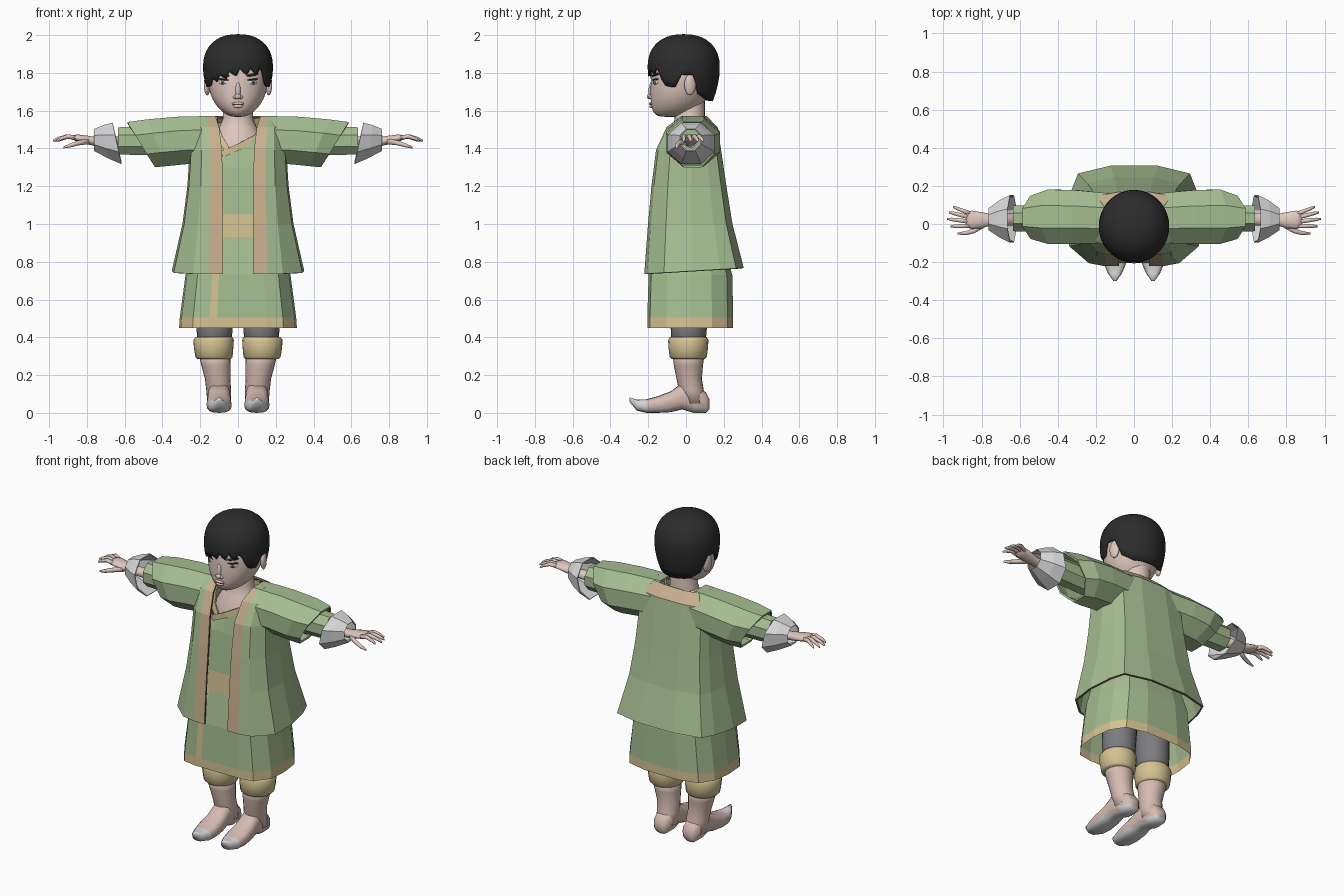
import bpy, bmesh
from math import sin, cos, pi, radians
from mathutils import Matrix, Vector, Euler

cube = bpy.data.objects.get("Cube")
if cube:
    bpy.data.objects.remove(cube, do_unlink=True)


def material(name, *rgb):
    m = bpy.data.materials.new(name)
    lin = [((c / 255 + 0.055) / 1.055) ** 2.4 for c in rgb] + [1]
    m.use_nodes = True
    m.diffuse_color = lin
    m.node_tree.nodes["Principled BSDF"].inputs["Base Color"].default_value = lin
    return m


GREEN = material("sage green", 166, 190, 146)
TRIM = material("tan trim", 200, 175, 142)
GOLD = material("pale gold", 212, 194, 146)
SKIN = material("skin", 224, 200, 190)
BOOT = material("boot leather", 214, 188, 178)
HAIR = material("black hair", 44, 44, 44)
PALE = material("light grey", 214, 214, 216)
GREY = material("trouser grey", 125, 125, 128)
IRIS = material("iris grey", 115, 132, 138)
BROWN = material("dark brown", 112, 92, 80)


def finish(bm, name, mats, smooth):
    bmesh.ops.remove_doubles(bm, verts=bm.verts, dist=0.0005)
    bmesh.ops.recalc_face_normals(bm, faces=bm.faces)
    for f in bm.faces:
        f.smooth = smooth
    mesh = bpy.data.meshes.new(name)
    bm.to_mesh(mesh)
    bm.free()
    for m in mats:
        mesh.materials.append(m)
    ob = bpy.data.objects.new(name, mesh)
    bpy.context.scene.collection.objects.link(ob)
    return ob


def loft(name, rings, mats, pick=None, closed=True, caps=False, smooth=False, thick=0, rim=0):
    """Skin a list of point rings; pick(row, column, centre) gives the material slot."""
    bm = bmesh.new()
    vs = [[bm.verts.new(p) for p in r] for r in rings]
    n = len(rings[0])
    for i in range(len(vs) - 1):
        for j in range(n if closed else n - 1):
            k = (j + 1) % n
            f = bm.faces.new((vs[i][j], vs[i][k], vs[i + 1][k], vs[i + 1][j]))
            if pick:
                f.material_index = pick(i, j, f.calc_center_median())
    if caps:
        for i in (0, -1):
            f = bm.faces.new(vs[i])
            if pick:
                f.material_index = pick(i, 0, f.calc_center_median())
    ob = finish(bm, name, mats, smooth)
    if thick:
        mod = ob.modifiers.new("Thickness", "SOLIDIFY")
        mod.thickness, mod.offset, mod.material_offset_rim = thick, 0, rim
    return ob


def oval(cu, cv, ru, rv, n, p=2.0, turn=0.0):
    """Rounded outline; a turned low-poly outline still reaches its full extents."""
    k = 1 / cos(turn)
    out = []
    for i in range(n):
        c, s = cos(2 * pi * i / n + turn), sin(2 * pi * i / n + turn)
        out.append((cu + ru * k * abs(c) ** (2 / p) * (1 if c > 0 else -1),
                    cv + rv * k * abs(s) ** (2 / p) * (1 if s > 0 else -1)))
    return out


def level(z, rx, yf, yb, n=24, p=2.0, cx=0):
    return [(x, y, z) for x, y in oval(cx, (yf + yb) / 2, rx, (yb - yf) / 2, n, p)]


def across(s, x, cy, cz, ry, rz, slant=0, n=8):
    return [(s * (x + slant * (z - cz)), y, z) for y, z in oval(cy, cz, ry, rz, n, 2, pi / n)]


def ball(name, loc, scale, mat, rz=0, ry=0):
    bm = bmesh.new()
    m = Matrix.LocRotScale(Vector(loc), Euler((0, ry, rz)), Vector(scale))
    bmesh.ops.create_uvsphere(bm, u_segments=16, v_segments=10, radius=1, matrix=m)
    return finish(bm, name, [mat], True)


# Open outer coat with trimmed front edges
def coat_ring(z, xs, yf, yb, edge, trim, tilt=0):
    half = [(edge, yf), (trim, yf), (trim + (xs - trim) * .42, yf * .93), (.97 * xs, yf * .53),
            (xs, .03), (.93 * xs, yb * .6), (.84 * xs, yb * .87), (.36 * xs, yb)]
    pts = half + [(0, yb)] + [(-x, y) for x, y in reversed(half)]
    return [(x, y, z + tilt * (y - yf)) for x, y in pts]


loft("outer_coat", [
    coat_ring(.735, .345, -.215, .30, .08, .155, .06),
    coat_ring(1.0, .288, -.195, .24, .08, .15),
    coat_ring(1.2, .262, -.177, .208, .08, .145),
    coat_ring(1.39, .25, -.153, .18, .085, .145),
    coat_ring(1.51, .235, -.098, .162, .1, .155),
    coat_ring(1.567, .175, -.02, .105, .12, .158)],
    [GREEN, TRIM, BROWN], lambda i, j, c: int(j in (0, 15) or i == 4 and abs(c.x) < .13),
    closed=False, thick=.012, rim=2)


# Inner robe with sash, hem band and vertical stripe
def robe_ring(z, rx, yf, yb):
    half = [(.36 * rx, yf), (.49 * rx, yf), (.77 * rx, yf * .93), (.97 * rx, yf * .5), (rx, .02),
            (.95 * rx, yb * .55), (.77 * rx, yb * .88), (.36 * rx, yb)]
    pts = [(0, yf)] + half + [(0, yb)] + [(-x, y) for x, y in reversed(half)]
    return [(x, y, z) for x, y in pts]


def robe_colour(row, col, c):
    return int(row == 0 or row == 3 or (row < 3 and col == 16))


neckline = []
for x, y, z in robe_ring(0, .15, -.12, .12):
    t = min(1, max(0, (y + .12) / .14))
    neckline.append((x, y, (1.42 + .43 * x) * (1 - t) + 1.54 * t))
loft("inner_robe", [
    robe_ring(.45, .312, -.205, .25), robe_ring(.505, .308, -.205, .25),
    robe_ring(.73, .278, -.198, .245), robe_ring(.93, .23, -.165, .19),
    robe_ring(1.05, .21, -.158, .165), robe_ring(1.3, .2, -.142, .15), neckline],
    [GREEN, GOLD], robe_colour)


# Crossed collar bands
def band(name, path, off):
    loft(name, [path, [(x + off[0], y, z + off[1]) for x, y, z in path]], [GOLD],
         closed=False, thick=.01)


back = [(.07, .11, 1.555), (0, .13, 1.525)]
band("collar_left", [(-.09, -.132, 1.385), (0, -.13, 1.425), (.095, -.11, 1.475),
                     (.125, .02, 1.565)] + back, (.01, -.032))
band("collar_right", [(-.045, -.127, 1.405), (-.08, -.112, 1.46), (-.105, -.06, 1.525),
                      (-.11, .02, 1.565)] + [(-x, y, z) for x, y, z in back], (-.028, -.016))

# Neck, chest and head
loft("neck", [level(1.36, .14, -.11, .1), level(1.45, .13, -.102, .1), level(1.51, .1, -.07, .1),
              level(1.56, .08, -.06, .1), level(1.67, .078, -.06, .1)], [SKIN], smooth=True)
head = loft("head", [
    level(1.566, .03, -.14, -.04), level(1.58, .066, -.167, .03), level(1.61, .104, -.184, .075),
    level(1.66, .139, -.19, .11), level(1.72, .157, -.19, .14), level(1.80, .166, -.187, .155),
    level(1.88, .16, -.172, .155), level(1.95, .11, -.12, .11), level(1.98, .04, -.05, .04)],
    [SKIN], caps=True, smooth=True)
head.modifiers.new("Smooth", "SUBSURF").levels = 1
ball("nose_bridge", (0, -.184, 1.705), (.014, .014, .045), SKIN)
ball("nose_tip", (0, -.193, 1.675), (.017, .015, .014), SKIN)
ball("upper_lip", (0, -.184, 1.638), (.032, .011, .008), SKIN)
ball("lower_lip", (0, -.182, 1.623), (.026, .012, .009), SKIN)
ball("mouth_line", (0, -.183, 1.631), (.029, .01, .0025), BROWN)

for s, side in ((1, "left"), (-1, "right")):
    def on_face(depth, z):
        return (s * (.075 + .48 * depth), -.158 - .875 * depth, z)

    turn = s * .5
    ball(side + "_nostril", (s * .016, -.187, 1.671), (.01, .011, .009), SKIN)
    ball(side + "_eye", on_face(0, 1.75), (.03, .012, .014), PALE, turn)
    ball(side + "_iris", on_face(.009, 1.75), (.012, .006, .012), IRIS, turn)
    ball(side + "_pupil", on_face(.012, 1.75), (.006, .005, .006), HAIR, turn)
    ball(side + "_eyelid", on_face(.003, 1.765), (.034, .012, .0045), HAIR, turn, -s * .08)
    ball(side + "_brow", on_face(.004, 1.79), (.037, .01, .007), HAIR, turn, -s * .17)
    ball(side + "_ear", (s * .163, .022, 1.737), (.016, .032, .056), SKIN, s * .3)

# Short hair with a jagged fringe
LINE = [(0, 1.805), (46, 1.79), (58, 1.73), (76, 1.725), (86, 1.79), (106, 1.79),
        (116, 1.69), (140, 1.655), (180, 1.65)]


def hairline(a, i):
    d = abs(a)
    for (d0, z0), (d1, z1) in zip(LINE, LINE[1:]):
        if d <= d1:
            z = z0 + (z1 - z0) * (d - d0) / (d1 - d0)
            break
    if d < 50:
        z += .03 * sin(radians(a)) + (.014, -.004, -.02)[i % 3]
    return z


def hair_ring(f):
    pts = []
    for i in range(60):
        a = -177 + 6 * i
        h = hairline(a, i)
        z = h + (2.0 - h) * sin(f * pi / 2)
        q = (z - 1.83) / .17
        r = max(0, 1 - q ** 2.3) ** (1 / 2.3) if q > 0 else 1 - .18 * q * q
        pts.append((.18 * r * sin(radians(a)), -.012 - .186 * r * cos(radians(a)), z))
    return pts


loft("hair", [hair_ring(i / 12) for i in range(13)], [HAIR], smooth=True, thick=.01)

FINGERS = [("little", .055, .95, .09), ("ring", .035, .972, .062),
           ("middle", .012, .98, .027), ("index", -.01, .962, -.012)]

for s, side in ((1, "left"), (-1, "right")):
    # Sleeves and flared cuffs
    loft(side + "_outer_sleeve", [
        across(s, .12, .03, 1.45, .125, .117), across(s, .3, .037, 1.442, .135, .12, .2),
        across(s, .43, .038, 1.43, .137, .118, .45), across(s, .512, .035, 1.42, .108, .114, .64)],
        [GREEN], thick=.012)
    loft(side + "_inner_sleeve", [across(s, .28, .03, 1.44, .07, .08),
                                  across(s, .635, .03, 1.44, .068, .072)], [GREEN], caps=True)
    loft(side + "_cuff", [across(s, .64, .027, 1.427, .122, .107, .22),
                          across(s, .7, .027, 1.436, .095, .085, .14),
                          across(s, .762, .025, 1.445, .055, .055)], [PALE], thick=.006)
    # Hands
    loft(side + "_palm", [
        across(s, .62, .025, 1.435, .034, .03, n=12), across(s, .75, .022, 1.436, .03, .024, n=12),
        across(s, .8, .02, 1.445, .042, .023, n=12), across(s, .85, .022, 1.455, .048, .019, n=12),
        across(s, .88, .023, 1.459, .042, .011, n=12)], [SKIN], caps=True, smooth=True)
    for name, y0, x1, y1 in FINGERS:
        rows = [across(s, .86 + (x1 - .86) * t, y0 + (y1 - y0) * t, z, r, r)
                for t, z, r in ((0, 1.456, .012), (.4, 1.464, .011), (.8, 1.451, .009),
                                (1, 1.44, .005))]
        loft(side + "_" + name + "_finger", rows, [SKIN], caps=True, smooth=True)
    loft(side + "_thumb", [
        across(s, .79, -.004, 1.438, .018, .016), across(s, .84, -.036, 1.43, .013, .013),
        across(s, .885, -.048, 1.417, .011, .011), across(s, .925, -.05, 1.405, .005, .005)],
        [SKIN], caps=True, smooth=True)

    # Trousers, boot cuffs and boots
    def tube(name, rows, mat):
        loft(name, [level(z, r, cy - r, cy + r, 20, 2, s * cx) for z, r, cx, cy in rows],
             [mat], caps=True, smooth=True)

    tube(side + "_trouser_leg", [(.3, .085, .125, .012), (.45, .096, .124, .015),
                                 (.75, .105, .115, .02)], GREY)
    tube(side + "_boot_cuff", [(.285, .088, .127, .012), (.295, .098, .127, .012),
                               (.34, .104, .129, .012), (.385, .107, .129, .012),
                               (.402, .098, .127, .012)], GOLD)
    tube(side + "_boot_shaft", [(.32, .086, .125, .013), (.25, .077, .117, .013),
                                (.18, .067, .108, .017), (.12, .066, .102, .028),
                                (.05, .062, .1, .045)], BOOT)
    foot = []
    for y, half, low, top in ((.125, .03, .02, .07), (.105, .05, 0, .11), (.04, .06, 0, .15),
                              (-.02, .058, .018, .16), (-.08, .063, .004, .115),
                              (-.15, .067, 0, .088), (-.21, .058, 0, .072),
                              (-.26, .036, .012, .07), (-.3, .008, .06, .082)):
        foot.append([(s * .1 + u, y, w) for u, w in
                     oval(0, (low + top) / 2, half, (top - low) / 2, 16, 2.6)])
    loft(side + "_boot_foot", foot, [BOOT, PALE],
         lambda i, j, c: int(c.z < .026 or c.y < -.19), caps=True, smooth=True)
